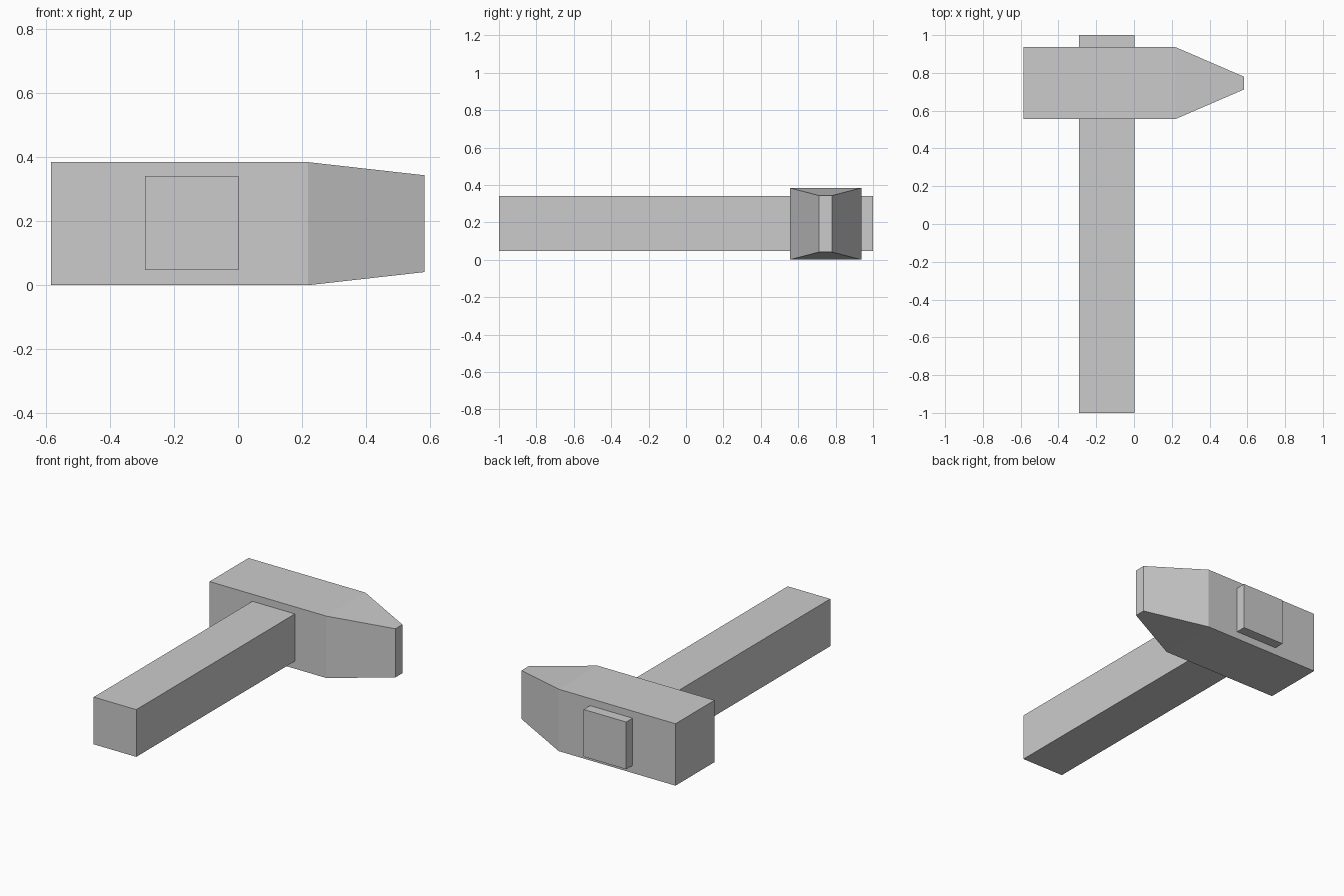
import bpy
import bmesh

default = bpy.data.objects.get("Cube")
if default:
    bpy.data.objects.remove(default, do_unlink=True)

# One plain grey for the whole tool
grey = bpy.data.materials.new("plain grey")
grey.use_nodes = True
colour = (0.6, 0.6, 0.6, 1)
grey.diffuse_color = colour
grey.node_tree.nodes["Principled BSDF"].inputs["Base Color"].default_value = colour


def loft(name, sections):
    """Join rectangles (x, y0, y1, z0, z1) along x into a closed solid."""
    bm = bmesh.new()
    rings = [[bm.verts.new((x, y, z)) for y, z in
              ((y0, z0), (y1, z0), (y1, z1), (y0, z1))]
             for x, y0, y1, z0, z1 in sections]
    for a, b in zip(rings, rings[1:]):
        for i in range(4):
            j = (i + 1) % 4
            bm.faces.new((a[i], a[j], b[j], b[i]))
    bm.faces.new(rings[0])
    bm.faces.new(rings[-1])
    bmesh.ops.recalc_face_normals(bm, faces=bm.faces)
    mesh = bpy.data.meshes.new(name)
    bm.to_mesh(mesh)
    bm.free()
    mesh.materials.append(grey)
    obj = bpy.data.objects.new(name, mesh)
    bpy.context.collection.objects.link(obj)
    return obj


# Square handle running through the head
loft("handle", [(-0.29, -1, 1, 0.047, 0.34),
                (0.002, -1, 1, 0.047, 0.34)])

# Block head with a tapered wedge end
loft("hammer_head", [(-0.584, 0.555, 0.937, 0, 0.384),
                     (0.218, 0.555, 0.937, 0, 0.384),
                     (0.582, 0.712, 0.78, 0.041, 0.343)])
